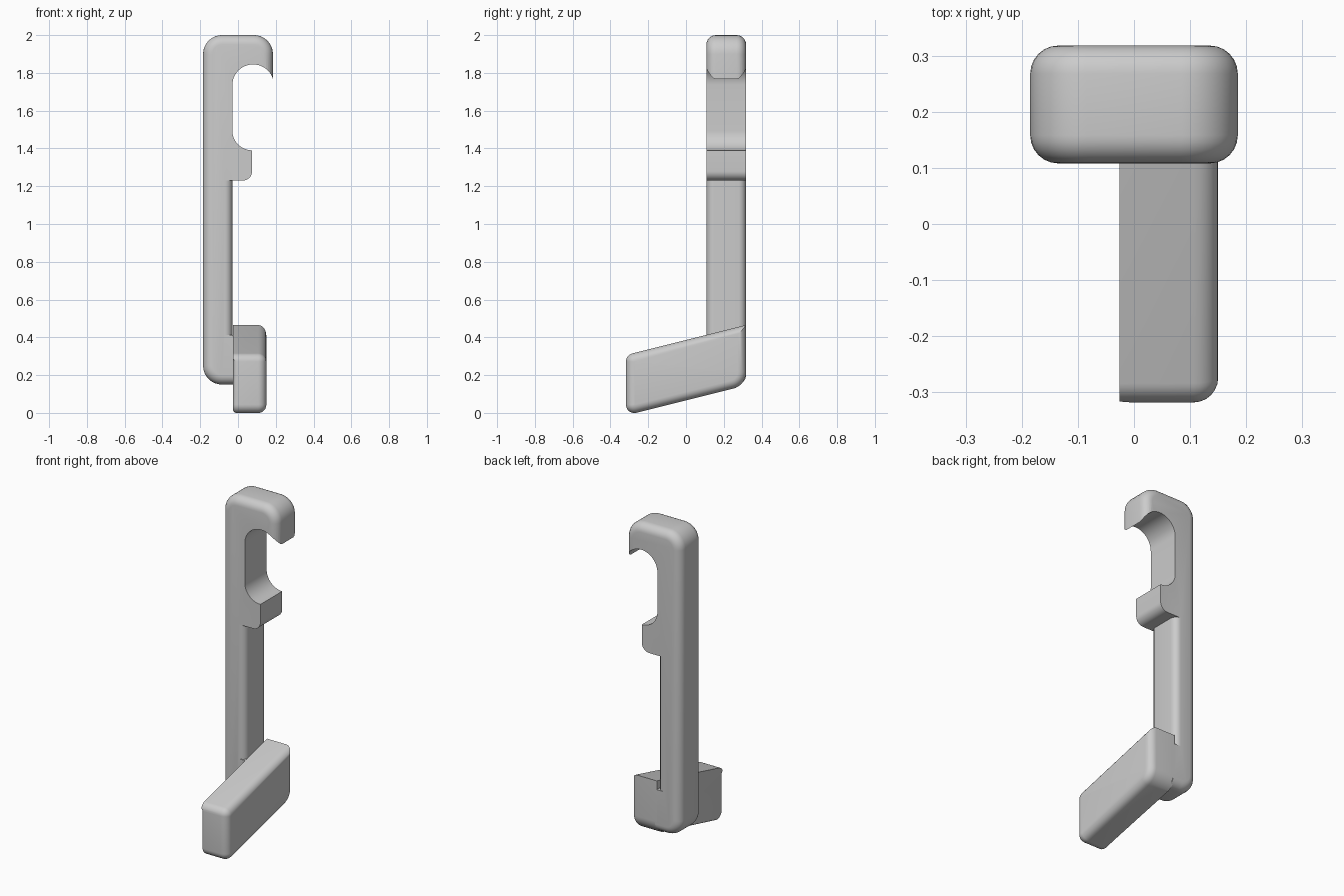
import bpy, bmesh, math
from mathutils import Vector

if "Cube" in bpy.data.objects:
    bpy.data.objects.remove(bpy.data.objects["Cube"])

grey = bpy.data.materials.new("light_grey")
grey.diffuse_color = (0.6, 0.6, 0.6, 1)
grey.use_nodes = True
grey.node_tree.nodes["Principled BSDF"].inputs["Base Color"].default_value = grey.diffuse_color


def arc(cx, cy, r, a0, a1, n=16):
    return [(cx + r * math.cos(math.radians(a0 + (a1 - a0) * i / n)),
             cy + r * math.sin(math.radians(a0 + (a1 - a0) * i / n))) for i in range(n + 1)]


def rounded(corners, n=8):
    """Polygon from (x, y, radius) corners, each filleted."""
    out = []
    for i, (x, y, r) in enumerate(corners):
        p = Vector((x, y))
        if r == 0:
            out.append((x, y))
            continue
        u = (Vector(corners[i - 1][:2]) - p).normalized()
        v = (Vector(corners[(i + 1) % len(corners)][:2]) - p).normalized()
        half = u.angle(v) / 2
        c = p + (u + v).normalized() * (r / math.sin(half))
        a = p + u * (r / math.tan(half)) - c
        b = p + v * (r / math.tan(half)) - c
        turn = math.atan2(a.x * b.y - a.y * b.x, a.dot(b))
        start = math.atan2(a.y, a.x)
        for k in range(n + 1):
            t = start + turn * k / n
            out.append((c.x + r * math.cos(t), c.y + r * math.sin(t)))
    return out


def prism(name, pts, place, lo, hi, bevels=()):
    """Extrude a profile; bevels = (edge test, width) pairs."""
    bm = bmesh.new()
    low = [bm.verts.new(place(a, b, lo)) for a, b in pts]
    high = [bm.verts.new(place(a, b, hi)) for a, b in pts]
    bm.faces.new(low)
    bm.faces.new(high)
    for i in range(len(pts)):
        j = (i + 1) % len(pts)
        bm.faces.new((low[i], low[j], high[j], high[i]))
    bmesh.ops.recalc_face_normals(bm, faces=bm.faces)
    for test, width in bevels:
        edges = [e for e in bm.edges if test(e.verts[0].co, e.verts[1].co)]
        bmesh.ops.bevel(bm, geom=edges, offset=width, segments=6, profile=0.5,
                        affect='EDGES', clamp_overlap=False)
    bmesh.ops.recalc_face_normals(bm, faces=bm.faces)
    me = bpy.data.meshes.new(name)
    bm.to_mesh(me)
    bm.free()
    me.materials.append(grey)
    ob = bpy.data.objects.new(name, me)
    bpy.context.collection.objects.link(ob)
    return ob


def cut(ob, cutter):
    m = ob.modifiers.new("cut", 'BOOLEAN')
    m.operation, m.solver, m.object = 'DIFFERENCE', 'EXACT', cutter
    bpy.context.view_layer.objects.active = ob
    bpy.ops.object.modifier_apply(modifier=m.name)
    bpy.data.objects.remove(cutter)


def smooth(ob):
    bpy.ops.object.select_all(action='DESELECT')
    ob.select_set(True)
    bpy.context.view_layer.objects.active = ob
    bpy.ops.object.shade_smooth_by_angle(angle=math.radians(30))


xz = lambda a, b, d: (a, d, b)
yz = lambda a, b, d: (d, a, b)
xy = lambda a, b, d: (a, b, d)
Y0, Y1 = 0.108, 0.318
near = lambda a, b: abs(a - b) < 1e-4

# Hook body: a rounded block with its front and back rims rounded
rim = lambda p, q: (near(p.y, Y0) and near(q.y, Y0)) or (near(p.y, Y1) and near(q.y, Y1))
body = prism("hook_body", rounded([(-0.185, 0.15, 0.1), (0.185, 0.15, 0.1),
                                   (0.185, 2, 0.1), (-0.185, 2, 0.1)]),
             xz, Y0, Y1, [(rim, 0.05)])

# Open slot under the hook tip, and the step of the lower lip
slot = ([(0.3, 1.735)] + arc(0.08, 1.735, 0.11, 0, 180, 24) + arc(0.075, 1.495, 0.105, 180, 270)
        + arc(0.025, 1.28, 0.05, 0, -90, 8) + [(0.025, 1.2), (0.3, 1.2)])
cut(body, prism("slot_cutter", slot, xz, 0, 0.45))

# Narrow shaft with rounded right edges
r = 0.04
shaft = ([(0.3, 0), (-0.03 - r, 0)] + arc(-0.03 - r, Y0 + r, r, -90, 0, 8)
         + arc(-0.03 - r, Y1 - r, r, 0, 90, 8) + [(-0.03 - r, 0.45), (0.3, 0.45)])
cut(body, prism("shaft_cutter", shaft, xy, 0.412, 1.23))

# Foot ends just inside the arm
cut(body, prism("foot_cutter", [(-0.015, 0), (0.3, 0), (0.3, 0.45), (-0.015, 0.45)], xy, 0, 0.45))
smooth(body)

# Sloping arm that reaches forward
X0, X1 = -0.026, 0.15
right = lambda p, q: near(p.x, X1) and near(q.x, X1)
left = lambda p, q: (near(p.x, X0) and near(q.x, X0)
                     and (p.z + q.z) / 2 < 0.25 * (p.y + q.y) / 2 + 0.36
                     and (p.y + q.y) / 2 < 0.1)
arm = prism("arm", rounded([(-Y1, 0.066 - 0.25 * Y1, 0.045), (Y1, 0.066 + 0.25 * Y1, 0.09),
                            (Y1, 0.386 + 0.25 * Y1, 0), (-Y1, 0.386 - 0.25 * Y1, 0.045)]),
            yz, X0, X1, [(right, 0.044), (left, 0.02)])
smooth(arm)
